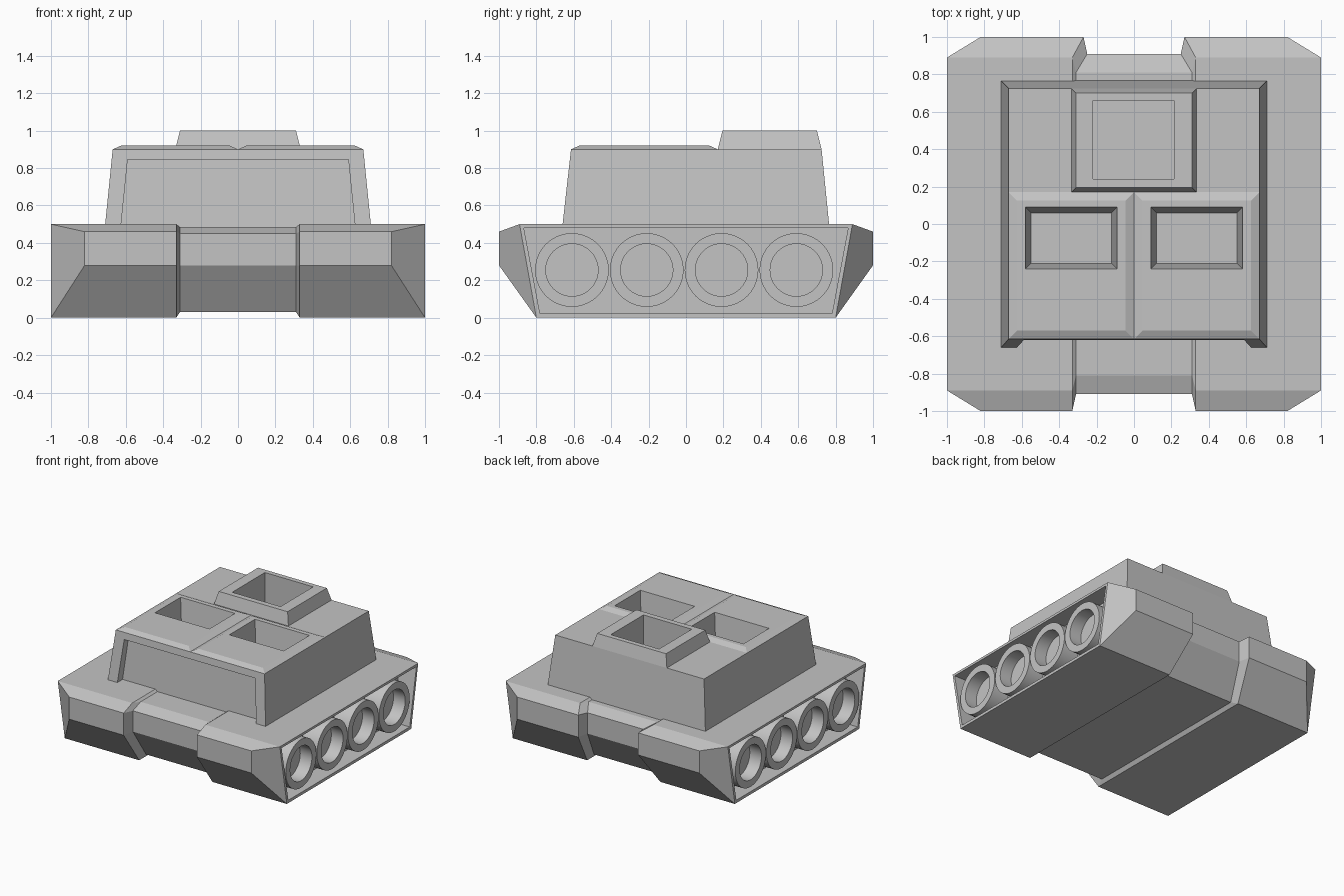
import bpy, bmesh
from math import cos, sin, tau

if "Cube" in bpy.data.objects:
    bpy.data.objects.remove(bpy.data.objects["Cube"])

GREY = (0.55, 0.55, 0.55, 1)
mat = bpy.data.materials.new("plain grey")
mat.use_nodes = True
mat.diffuse_color = GREY
mat.node_tree.nodes["Principled BSDF"].inputs["Base Color"].default_value = GREY


def loft(name, loops, pocket=None):
    """Skin matching loops, cap both ends, optionally sink a pocket in each cap."""
    bm = bmesh.new()
    rings = [[bm.verts.new(p) for p in loop] for loop in loops]
    for a, b in zip(rings, rings[1:]):
        for i in range(len(a)):
            j = (i + 1) % len(a)
            bm.faces.new((a[i], a[j], b[j], b[i]))
    caps = [bm.faces.new(rings[0]), bm.faces.new(rings[-1])]
    bmesh.ops.remove_doubles(bm, verts=bm.verts, dist=0.0005)
    bmesh.ops.recalc_face_normals(bm, faces=bm.faces)
    if pocket:
        caps = [f for f in caps if f.is_valid] or []
        if len(caps) < 2:
            caps = [f for f in bm.faces if abs(f.normal.x) > 0.99]
        rim, depth = pocket
        for cap in caps:
            bmesh.ops.inset_region(bm, faces=[cap], thickness=rim)
            bmesh.ops.inset_region(bm, faces=[cap], thickness=0, depth=-depth)
    mesh = bpy.data.meshes.new(name)
    bm.to_mesh(mesh)
    bm.free()
    obj = bpy.data.objects.new(name, mesh)
    bpy.context.collection.objects.link(obj)
    mesh.materials.append(mat)
    return obj


def rect(x0, x1, y0, y1, z):
    return [(x0, y0, z), (x1, y0, z), (x1, y1, z), (x0, y1, z)]


def inset(r, d, z):
    x0, x1, y0, y1 = r
    return rect(x0 + d, x1 - d, y0 + d, y1 - d, z)


def cut(obj, cutter):
    mod = obj.modifiers.new("cut", "BOOLEAN")
    mod.operation, mod.solver, mod.object = "DIFFERENCE", "EXACT", cutter
    bpy.context.view_layer.objects.active = obj
    bpy.ops.object.modifier_apply(modifier=mod.name)


# Hull: cross-sections (y, z) lofted from one side to the other
END = [(-.89, .5), (-.89, .5), (-.8, 0), (-.8, 0),
       (.8, 0), (.8, 0), (.89, .5), (.89, .5)]
POD = [(-.89, .5), (-1, .46), (-1, .28), (-.8, 0),
       (.8, 0), (1, .28), (1, .46), (.89, .5)]
MID = [(-.81, .485), (-.91, .45), (-.91, .28), (-.74, .03),
       (.74, .03), (.91, .28), (.91, .45), (.81, .485)]


def section(x, profile, rear_shift=0):
    s = 1 if x > 0 else -1
    return [(x - s * (rear_shift if i in (5, 6) else 0), y, z)
            for i, (y, z) in enumerate(profile)]


half = [(1, END, 0), (.82, POD, 0), (.33, POD, .06), (.31, MID, .06)]
loft("hull", [section(*h) for h in half]
     + [section(-x, p, r) for x, p, r in reversed(half)], pocket=(.03, .15))

# Wheels: hollow rings standing in the side pockets
WHEEL = [(.197, .85), (.197, .995), (.14, .995), (.14, .89)]
N = 40
for side, label in ((1, "left"), (-1, "right")):
    for k in range(4):
        y = -.61 + .4 * k
        wheel = loft(f"{label}_wheel_{k + 1}",
                     [[(side * x, y + r * cos(tau * i / N), .255 + r * sin(tau * i / N))
                       for i in range(N)] for r, x in WHEEL])
        bpy.ops.object.select_all(action="DESELECT")
        wheel.select_set(True)
        bpy.context.view_layer.objects.active = wheel
        bpy.ops.object.shade_smooth_by_angle()

# Cabin with a sunken front panel
cabin = loft("cabin", [rect(-.713, .713, -.663, .768, .47),
                       rect(-.67, .67, -.615, .725, .9)])
recess = loft("front_recess_cutter", [rect(-.635, .635, -.9, -.6, .4),
                                      rect(-.59, .59, -.9, -.565, .845)])
cut(cabin, recess)
cutters = [recess]

# Two raised roof panels, each with a tapered opening
for side, label in ((1, "left"), (-1, "right")):
    def span(a, b):
        return (a, b) if side > 0 else (-b, -a)
    base = (*span(0, .67), -.615, .17)
    panel = loft(f"{label}_roof_panel", [inset(base, 0, .89), inset(base, 0, .9),
                                         inset(base, .045, .92)])
    hole = (*span(.09, .58), -.24, .09)
    cutter = loft(f"{label}_opening_cutter", [inset(hole, .03, .67),
                                              inset(hole, 0, .92), inset(hole, 0, 1.1)])
    cut(panel, cutter)
    cut(cabin, cutter)
    cutters.append(cutter)

# Rear hatch with a square well
hatch = loft("rear_hatch", [rect(-.335, .335, .17, .725, .9),
                            rect(-.31, .31, .195, .70, 1)])
well = loft("hatch_well_cutter", [rect(-.22, .215, .24, .66, .7),
                                  rect(-.22, .215, .24, .66, 1.1)])
cut(hatch, well)
cut(cabin, well)
cutters.append(well)

for c in cutters:
    bpy.data.objects.remove(c)
